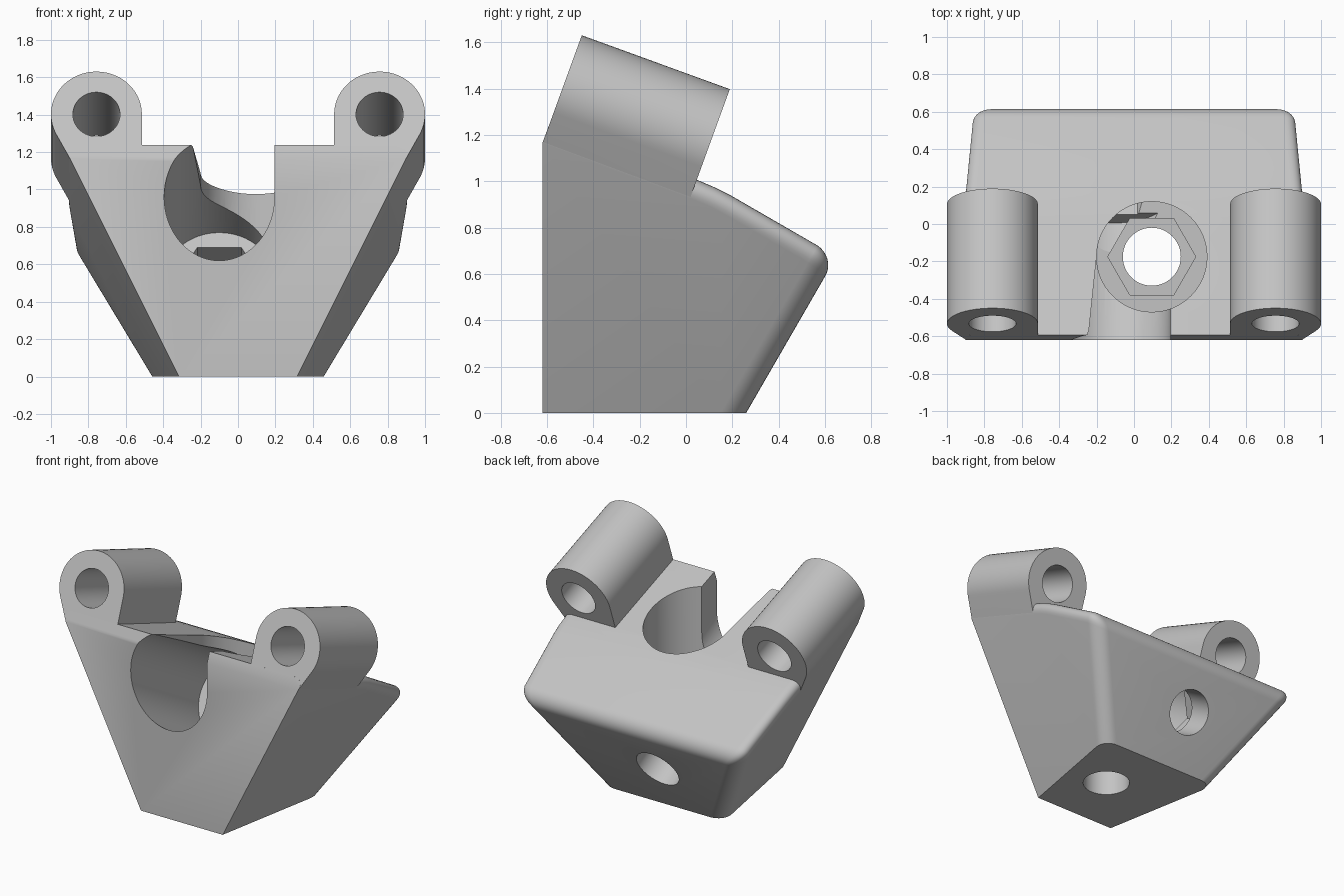
import bpy, bmesh, math
from mathutils import Matrix, Vector

if "Cube" in bpy.data.objects:
    bpy.data.objects.remove(bpy.data.objects["Cube"])

grey = bpy.data.materials.new("light grey")
grey.use_nodes = True
grey.diffuse_color = (0.55, 0.55, 0.55, 1)
grey.node_tree.nodes["Principled BSDF"].inputs["Base Color"].default_value = (0.55, 0.55, 0.55, 1)


def loft(name, ring_a, ring_b, bevel=0, rule=None):
    """Closed solid between two matching rings of points, some edges rounded."""
    bm = bmesh.new()
    a = [bm.verts.new(p) for p in ring_a]
    b = [bm.verts.new(p) for p in ring_b]
    bm.faces.new(a)
    bm.faces.new(b)
    for i in range(len(a)):
        j = (i + 1) % len(a)
        bm.faces.new((a[i], a[j], b[j], b[i]))
    bmesh.ops.recalc_face_normals(bm, faces=bm.faces)
    if bevel:
        edges = [e for e in bm.edges if rule(e)]
        bmesh.ops.bevel(bm, geom=edges, offset=bevel, segments=8, profile=0.5, affect='EDGES')
    mesh = bpy.data.meshes.new(name)
    bm.to_mesh(mesh)
    bm.free()
    mesh.materials.append(grey)
    obj = bpy.data.objects.new(name, mesh)
    bpy.context.collection.objects.link(obj)
    return obj


def prism(name, radius, sides, matrix, low, high):
    ring = [(radius * math.cos(math.tau * i / sides), radius * math.sin(math.tau * i / sides))
            for i in range(sides)]
    return loft(name, [matrix @ Vector((x, y, low)) for x, y in ring],
                [matrix @ Vector((x, y, high)) for x, y in ring])


def activate(obj):
    bpy.ops.object.select_all(action='DESELECT')
    bpy.context.view_layer.objects.active = obj
    obj.select_set(True)


def cut(obj, cutter):
    mod = obj.modifiers.new("cut", 'BOOLEAN')
    mod.operation = 'DIFFERENCE'
    mod.solver = 'EXACT'
    mod.object = cutter
    activate(obj)
    bpy.ops.object.modifier_apply(modifier=mod.name)
    bpy.data.objects.remove(cutter)


# Body: side profile spread out to two leaning side walls
profile = [(-.62, 0), (.26, 0), (.65, .675), (.2, .935), (.13, .971),
           (.05, 1.005), (-.593, 1.238), (-.62, 1.165)]


def wall(y, z):
    return .316 + .182 * (y + .62) + .5 * z


def rounded(edge):
    p, q = (v.co for v in edge.verts)
    mid = (p + q) / 2
    if abs(p.x - q.x) > .5:
        return mid.y > .6                      # rear top edge
    return mid.z > .1 and not (mid.y < -.6 and mid.z > 1.1)


body = loft("body", [(wall(y, z), y, z) for y, z in profile],
            [(-wall(y, z), y, z) for y, z in profile], .095, rounded)

# Two screw seats: one straight up from the base, one square to the rear face
seats = [Matrix.Translation((.095, -.175, 0)),
         Matrix.Translation((-.1, .456, .339)) @ Matrix.Rotation(math.radians(60), 4, 'X')]
for seat in seats:
    cut(body, prism("pocket_cutter", .295, 64, seat, .35, 1.7))
    cut(body, prism("nut_cutter", .235, 6, seat, .2, .4))
    cut(body, prism("bore_cutter", .155, 48, seat, -.1, .3))

# Open slot joining the front pocket to the top
slot = [(-.255, -.7), (.195, -.7), (.195, -.175), (-.2, -.175)]
cut(body, loft("slot_cutter", [(x, y, .96 - .577 * (y + .62)) for x, y in slot],
               [(x, y, 1.7) for x, y in slot]))

# Tilted hinge lugs, tangent to the side walls
tilt = math.radians(20)
axis = Vector((0, math.cos(tilt), -math.sin(tilt)))
up = Vector((0, math.sin(tilt), math.cos(tilt)))
start = Vector((0, -.533, 1.402))
LENGTH, RADIUS, CENTRE = .68, .243, .757
first = math.radians(-28)


def lug_ring(side, along, depth):
    pts = []
    for i in range(41):
        t = first + (math.pi - first) * i / 40
        pts.append((CENTRE + RADIUS * math.cos(t), RADIUS * math.sin(t)))
    pts.append((CENTRE - RADIUS, -depth))
    pts.append((pts[0][0] - .532 * (depth + pts[0][1]), -depth))
    return [start + axis * along + up * v + Vector((side * x, 0, 0)) for x, v in pts]


lugs = []
for side, label in ((1, "left"), (-1, "right")):
    lug = loft(label + "_hinge_lug", lug_ring(side, 0, .25), lug_ring(side, LENGTH, .32))
    frame = Matrix.Translation(start + Vector((side * CENTRE, 0, 0))) @ \
        Matrix.Rotation(math.radians(-110), 4, 'X')
    cut(lug, prism("pin_cutter", .126, 48, frame, -.2, .9))
    lugs.append(lug)

for obj in [body] + lugs:
    activate(obj)
    bpy.ops.object.shade_smooth_by_angle(angle=math.radians(25))
